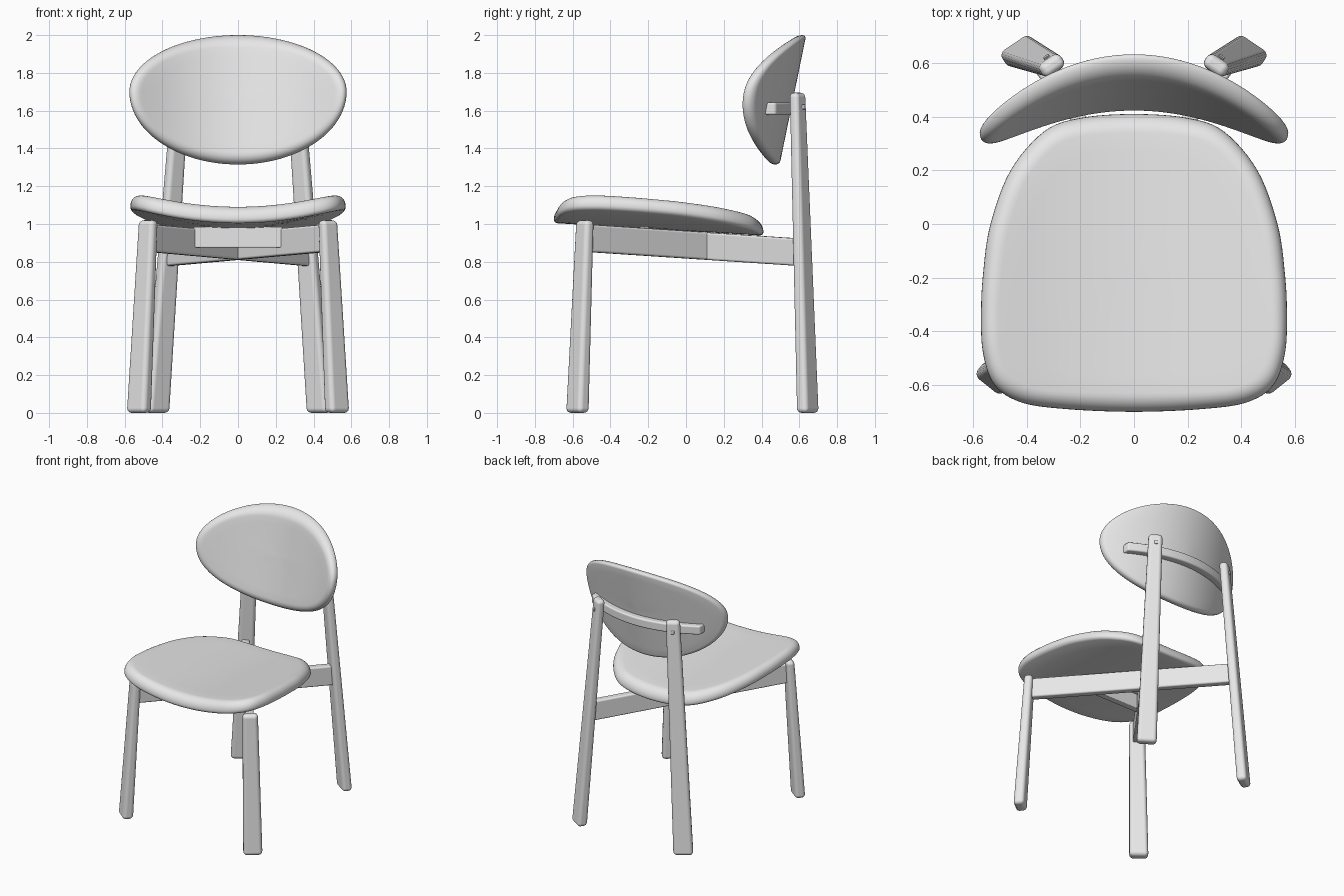
import bpy, bmesh, math
from mathutils import Vector

if "Cube" in bpy.data.objects:
    bpy.data.objects.remove(bpy.data.objects["Cube"], do_unlink=True)

grey = bpy.data.materials.new("light grey")
grey.use_nodes = True
grey.diffuse_color = (0.8, 0.8, 0.8, 1)
grey.node_tree.nodes["Principled BSDF"].inputs["Base Color"].default_value = (0.8, 0.8, 0.8, 1)


def finish(name, bm, bevel=0):
    bmesh.ops.recalc_face_normals(bm, faces=bm.faces)
    mesh = bpy.data.meshes.new(name)
    bm.to_mesh(mesh)
    bm.free()
    mesh.materials.append(grey)
    mesh.shade_smooth()
    ob = bpy.data.objects.new(name, mesh)
    bpy.context.collection.objects.link(ob)
    if bevel:
        mod = ob.modifiers.new("rounding", "BEVEL")
        mod.width, mod.segments = bevel, 4
        mod.limit_method = "ANGLE"
        mod.harden_normals = True
    return ob


def beam(name, ends, sizes, wide, thin, bevel):
    """Tapered bar between two points with a rectangular section."""
    bm = bmesh.new()
    bmesh.ops.create_cube(bm, size=1)
    for v in bm.verts:
        i = int(v.co.z > 0)
        v.co = (Vector(ends[i]) + Vector(wide) * v.co.x * sizes[i][0]
                + Vector(thin) * v.co.y * sizes[i][1])
    return finish(name, bm, bevel)


def smooth_loop(points, steps=6):
    """Closed Catmull-Rom loop through the points."""
    out, n = [], len(points)
    for i in range(n):
        a, b, c, d = (Vector(points[(i + k) % n]) for k in (-1, 0, 1, 2))
        for s in range(steps):
            t = s / steps
            out.append(0.5 * (2 * b + (c - a) * t + (2 * a - 5 * b + 4 * c - d) * t * t
                              + (3 * b - a - 3 * c + d) * t ** 3))
    return out


def pad(name, outline, centre, thick, radius, shape):
    """Slab with one softly rounded rim, bent by the shape function."""
    rings, small = [], 0.02
    spread = (0.1, 0.25, 0.4, 0.55, 0.7, 0.85)
    rings += [(small, s, 0) for s in spread]
    for i in range(5):
        a = math.pi / 2 * i / 4
        rings.append((small * (1 - math.sin(a)), 1, small * (1 - math.cos(a))))
    for i in range(9):
        a = math.pi / 2 * i / 8
        rings.append((radius * (1 - math.cos(a)), 1, small + (thick - small) * math.sin(a)))
    rings += [(radius, s, thick) for s in reversed(spread)]
    bm = bmesh.new()
    c, loops = Vector(centre), []
    for inset, scale, height in rings:
        row = []
        for p in outline:
            d = p - c
            q = c + d * (1 - inset / d.length) * scale
            row.append(bm.verts.new(shape(q.x, q.y, height)))
        loops.append(row)
    n = len(outline)
    for low, high in zip(loops, loops[1:]):
        for i in range(n):
            j = (i + 1) % n
            bm.faces.new((low[i], low[j], high[j], high[i]))
    for row, height in ((loops[0], 0), (loops[-1], thick)):
        mid = bm.verts.new(shape(c.x, c.y, height))
        for i in range(n):
            bm.faces.new((row[i], row[(i + 1) % n], mid))
    bmesh.ops.remove_doubles(bm, verts=bm.verts, dist=0.0001)
    return finish(name, bm)


# Dished seat
half = [(0.25, -0.69), (0.42, -0.665), (0.52, -0.6), (0.563, -0.48), (0.57, -0.33),
        (0.562, -0.18), (0.535, 0), (0.46, 0.2), (0.335, 0.345), (0.2, 0.395)]
seat_outline = [(0, -0.7)] + half + [(0, 0.41)] + [(-x, y) for x, y in reversed(half)]
pad("seat", smooth_loop(seat_outline), (0, -0.15), 0.09, 0.07,
    lambda x, y, h: (x, y, 0.963 - 0.06 * y + 0.27 * x * x + h))


# Curved oval backrest
def back_y(x, z):
    return 0.497 + 0.205 * (z - 1.32) - 0.65 * x * x


oval = []
for i in range(96):
    a = math.tau * i / 96
    oval.append(Vector((0.575 * math.cos(a),
                        1.7 + (0.3 if math.sin(a) > 0 else 0.385) * math.sin(a))))
pad("backrest", oval, (0, 1.67), 0.085, 0.065,
    lambda x, z, h: (x, back_y(x, z) - h, z))

# Curved bar joining the backrest to the rear legs
bm = bmesh.new()
rows = []
for i in range(25):
    x = -0.45 + 0.9 * i / 24
    rows.append([bm.verts.new((x, back_y(x, 1.61) + dy, 1.61 + dz))
                 for dy, dz in ((-0.01, -0.033), (0.05, -0.033), (0.05, 0.033), (-0.01, 0.033))])
for a, b in zip(rows, rows[1:]):
    for k in range(4):
        m = (k + 1) % 4
        bm.faces.new((a[k], a[m], b[m], b[k]))
bm.faces.new(rows[0])
bm.faces.new(rows[-1])
finish("back_bar", bm, 0.012)

# Legs, crossed rails and plugs, one set per side
for side, s in (("left", 1), ("right", -1)):
    beam(f"front_leg_{side}", ((s * 0.525, -0.575, 0), (s * 0.475, -0.535, 1.02)),
         ((0.13, 0.075), (0.105, 0.06)), (0.78, s * 0.62, 0), (-s * 0.62, 0.78, 0), 0.026)
    beam(f"rear_leg_{side}", ((s * 0.43, 0.645, 0), (s * 0.305, 0.59, 1.695)),
         ((0.135, 0.07), (0.095, 0.058)), (0.83, -s * 0.56, 0), (s * 0.56, 0.83, 0), 0.025)
    beam(f"cross_rail_{side}", ((s * 0.47, -0.53, 0.925), (-s * 0.367, 0.612, 0.85)),
         ((0.145, 0.055), (0.145, 0.055)), (0, 0, 1), (0.81, s * 0.59, 0), 0.012)
    foot = Vector((s * 0.323, 0.618, 1.62))
    out = Vector((s * 0.56, 0.83, 0))
    beam(f"bolt_plug_{side}", (foot, foot + out * 0.012), ((0.026, 0.026),) * 2,
         (0.83, -s * 0.56, 0), (0, 0, 1), 0.01)

# Support block under the seat
beam("seat_support", ((-0.235, -0.22, 0.93), (0.235, -0.22, 0.93)),
     ((0.11, 0.05), (0.11, 0.05)), (0, 0, 1), (0, 1, 0), 0.006)
